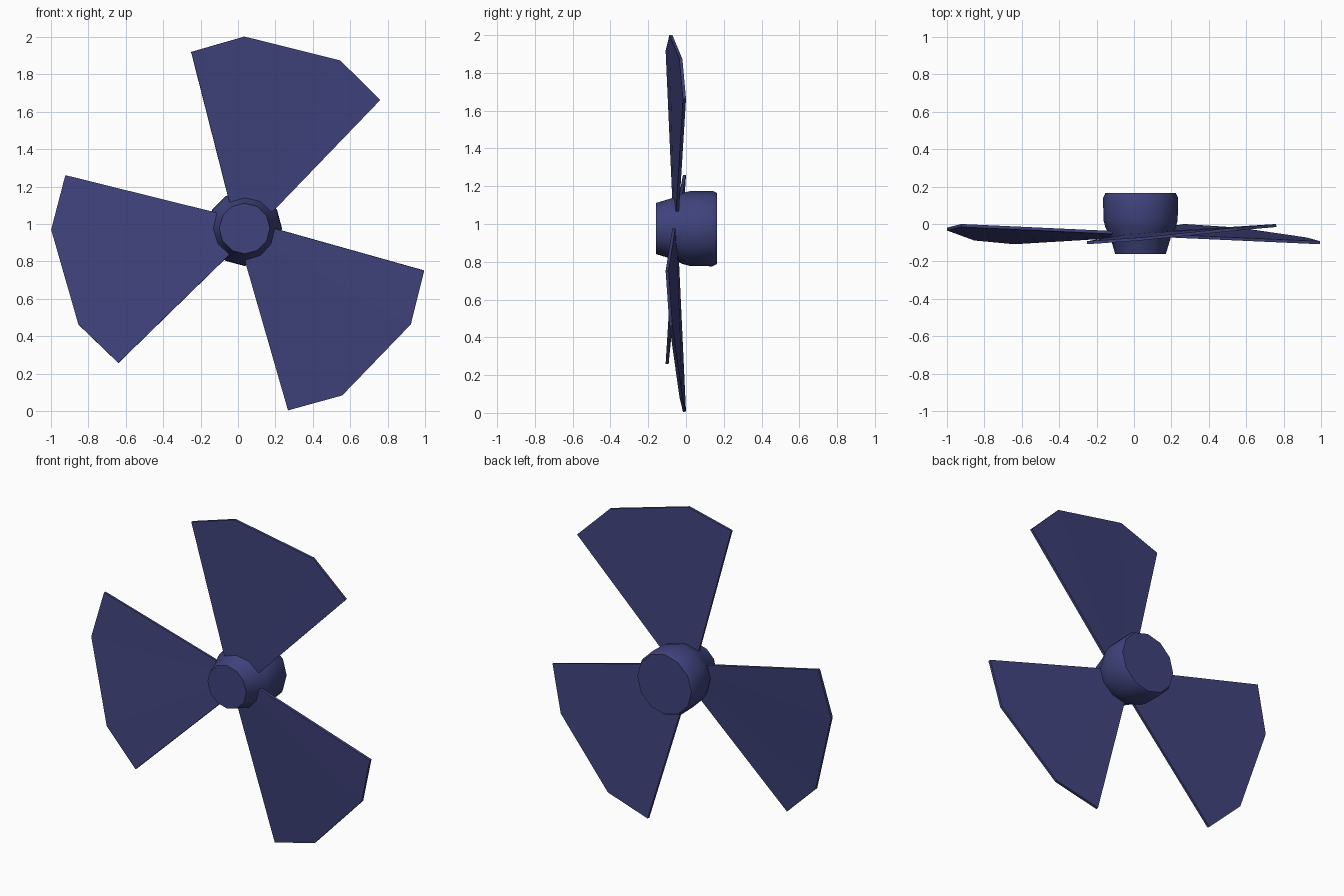
import bpy, math

if "Cube" in bpy.data.objects:
    bpy.data.objects.remove(bpy.data.objects["Cube"])

CX, CZ = 0.035, 0.976   # propeller axis position (axis runs along y)
SIDES = 12

mat = bpy.data.materials.new("navy_blue")
mat.diffuse_color = (0.05, 0.055, 0.2, 1)
mat.use_nodes = True
mat.node_tree.nodes["Principled BSDF"].inputs["Base Color"].default_value = mat.diffuse_color


def make_object(name, verts, faces):
    mesh = bpy.data.meshes.new(name)
    mesh.from_pydata(verts, [], faces)
    mesh.materials.append(mat)
    obj = bpy.data.objects.new(name, mesh)
    bpy.context.collection.objects.link(obj)
    bpy.ops.object.select_all(action='DESELECT')
    obj.select_set(True)
    bpy.context.view_layer.objects.active = obj
    return obj


# Hub: profile (y, radius) from front to back, turned around the y axis
profile = [(-0.16, 0.135), (-0.07, 0.162), (-0.02, 0.187), (0.02, 0.198),
           (0.14, 0.2), (0.165, 0.188)]
verts = []
for y, r in profile:
    for i in range(SIDES):
        a = 2 * math.pi * i / SIDES
        verts.append((CX + r * math.cos(a), y, CZ + r * math.sin(a)))
faces = [tuple(range(SIDES)),
         tuple(reversed(range(len(verts) - SIDES, len(verts))))]
for j in range(len(profile) - 1):
    for i in range(SIDES):
        k = (i + 1) % SIDES
        faces.append((j * SIDES + i, (j + 1) * SIDES + i,
                      (j + 1) * SIDES + k, j * SIDES + k))
hub = make_object("hub", verts, faces)
bpy.ops.object.shade_smooth_by_angle(angle=math.radians(40))

# Blades: twisted strips from root to angular tip, relative to the axis
root = [(-0.068, -0.062, 0.09), (0.005, -0.057, 0.09),
        (0.08, -0.052, 0.09), (0.15, -0.045, 0.09)]
tip = [(-0.285, -0.1, 0.942), (0.0, -0.08, 1.024),
       (0.51, -0.027, 0.897), (0.724, -0.008, 0.686)]
for n in range(3):
    a = n * 2 * math.pi / 3
    c, s = math.cos(a), math.sin(a)
    verts = [(CX + x * c - z * s, y, CZ + x * s + z * c)
             for x, y, z in root + tip]
    blade = make_object(f"blade_{n + 1}", verts,
                        [(i, i + 1, i + 5, i + 4) for i in range(3)])
    solid = blade.modifiers.new("thickness", 'SOLIDIFY')
    solid.thickness = 0.016
    solid.offset = 0
